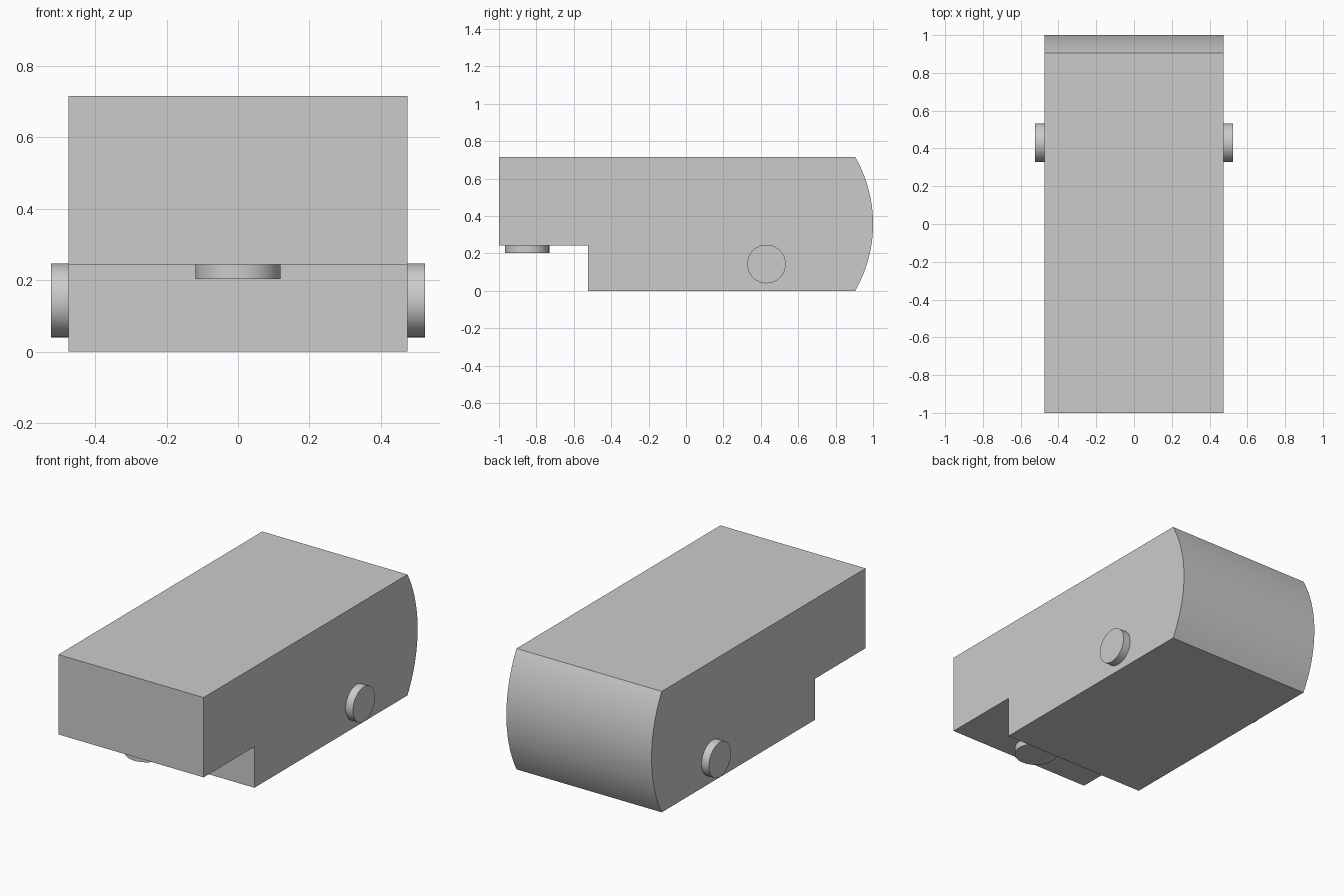
import bpy
import bmesh
from math import asin, cos, sin, pi
from mathutils import Matrix, Vector

cube = bpy.data.objects.get("Cube")
if cube:
    bpy.data.objects.remove(cube, do_unlink=True)

HALF_WIDTH = 0.475
HEIGHT = 0.715
STEP_Y, STEP_Z = -0.525, 0.243
ARC_Y = 0.905

grey = bpy.data.materials.new("plain grey")
grey.use_nodes = True
colour = (0.6, 0.6, 0.6, 1.0)
grey.diffuse_color = colour
grey.node_tree.nodes["Principled BSDF"].inputs["Base Color"].default_value = colour


def finish(name, bm):
    """Turn a bmesh into a smooth shaded object with sharp edges kept."""
    bmesh.ops.recalc_face_normals(bm, faces=bm.faces)
    mesh = bpy.data.meshes.new(name)
    bm.to_mesh(mesh)
    bm.free()
    mesh.materials.append(grey)
    obj = bpy.data.objects.new(name, mesh)
    bpy.context.collection.objects.link(obj)
    bpy.ops.object.select_all(action="DESELECT")
    obj.select_set(True)
    bpy.context.view_layer.objects.active = obj
    bpy.ops.object.shade_smooth_by_angle(angle=pi / 6)
    return obj


def disc(name, centre, radius, depth, turn=None):
    bm = bmesh.new()
    place = Matrix.Translation(centre) @ (turn or Matrix())
    bmesh.ops.create_cone(bm, cap_ends=True, segments=64, radius1=radius,
                          radius2=radius, depth=depth, matrix=place)
    return finish(name, bm)


# Body: stepped side profile with a bowed back, extruded across the width
half = HEIGHT / 2
bulge = 1 - ARC_Y
radius = (half ** 2 + bulge ** 2) / (2 * bulge)
sweep = asin(half / radius)
steps = 32
profile = [(-1, HEIGHT), (-1, STEP_Z), (STEP_Y, STEP_Z), (STEP_Y, 0)]
for i in range(steps + 1):
    a = sweep * (2 * i / steps - 1)
    profile.append((1 - radius + radius * cos(a), half + radius * sin(a)))

bm = bmesh.new()
side = bm.faces.new([bm.verts.new((-HALF_WIDTH, y, z)) for y, z in profile])
result = bmesh.ops.extrude_face_region(bm, geom=[side], use_keep_orig=True)
moved = [v for v in result["geom"] if isinstance(v, bmesh.types.BMVert)]
bmesh.ops.translate(bm, verts=moved, vec=Vector((2 * HALF_WIDTH, 0, 0)))
finish("body", bm)

# Round pegs on both sides
sideways = Matrix.Rotation(pi / 2, 4, "Y")
for name, s in (("left_peg", 1), ("right_peg", -1)):
    disc(name, (s * (HALF_WIDTH + 0.019), 0.43, 0.143), 0.103, 0.058, sideways)

# Round button under the front overhang
disc("underside_button", (0, -0.85, STEP_Z - 0.015), 0.119, 0.05)
